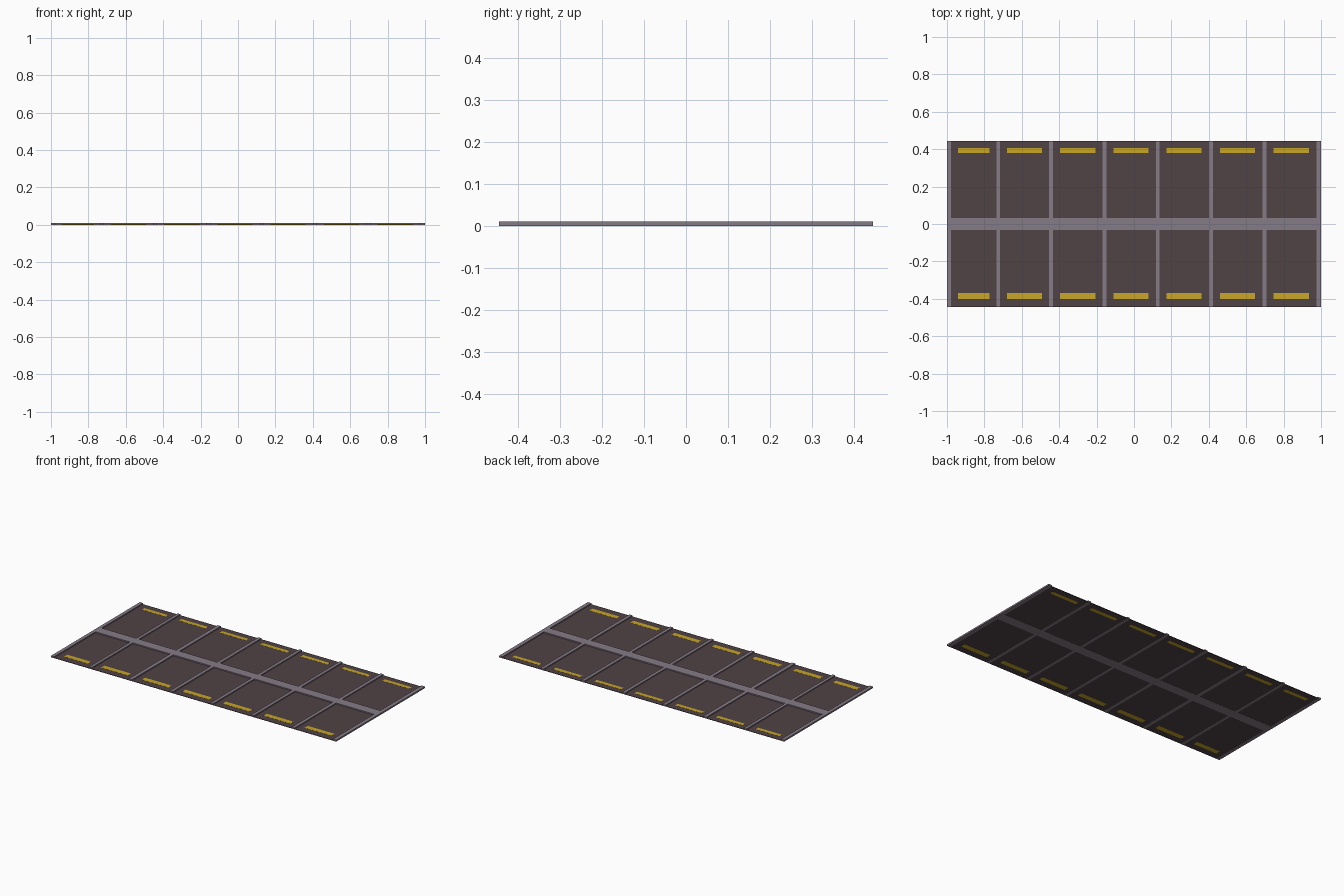
import bpy, bmesh
from mathutils import Matrix, Vector

if "Cube" in bpy.data.objects:
    bpy.data.objects.remove(bpy.data.objects["Cube"])


def material(name, rgb):
    m = bpy.data.materials.new(name)
    m.diffuse_color = (*rgb, 1)
    m.use_nodes = True
    m.node_tree.nodes["Principled BSDF"].inputs["Base Color"].default_value = m.diffuse_color
    return m


FRAME = material("frame_grey", (0.24, 0.20, 0.24))
PANEL = material("panel_brown", (0.08, 0.055, 0.058))
YELLOW = material("strip_yellow", (0.58, 0.38, 0.02))


def boxes(name, mat, extents):
    """One object made of axis-aligned boxes (x0, x1, y0, y1, z0, z1)."""
    bm = bmesh.new()
    for x0, x1, y0, y1, z0, z1 in extents:
        centre = Vector((x0 + x1, y0 + y1, z0 + z1)) / 2
        bmesh.ops.create_cube(bm, size=1, matrix=Matrix.Translation(centre)
                              @ Matrix.Diagonal((x1 - x0, y1 - y0, z1 - z0, 1)))
    me = bpy.data.meshes.new(name)
    bm.to_mesh(me)
    bm.free()
    me.materials.append(mat)
    ob = bpy.data.objects.new(name, me)
    bpy.context.collection.objects.link(ob)
    return ob


W, H = 0.445, 0.010          # half depth, frame height
S = 0.031                    # half width of the spine

# Left and right edges of the seven bays
bays = [(-0.978, -0.735), (-0.716, -0.455), (-0.432, -0.168), (-0.147, 0.117),
        (0.137, 0.402), (0.422, 0.688), (0.709, 0.976)]
edges = [-1.0] + [x for bay in bays for x in bay] + [1.0]
ribs = list(zip(edges[0::2], edges[1::2]))

# Raised frame: central spine and cross ribs on both sides of it
boxes("spine", FRAME, [(-1, 1, -S, S, 0, H)])
for side, y0, y1 in (("front", -W, -S), ("back", S, W)):
    boxes(side + "_ribs", FRAME, [(a, b, y0, y1, 0, H) for a, b in ribs])
    # Thin sunken panels between the ribs
    boxes(side + "_panels", PANEL, [(a, b, y0, y1, 0.0005, 0.003) for a, b in bays])

# Yellow marking strips, showing on both faces of the panels
strips = [(-0.94, -0.773), (-0.68, -0.493), (-0.395, -0.207), (-0.11, 0.078),
          (0.173, 0.36), (0.46, 0.648), (0.747, 0.935)]
for side, y0, y1 in (("front", -0.400, -0.368), ("back", 0.380, 0.405)):
    boxes(side + "_strips", YELLOW, [(a, b, y0, y1, 0, 0.0035) for a, b in strips])
